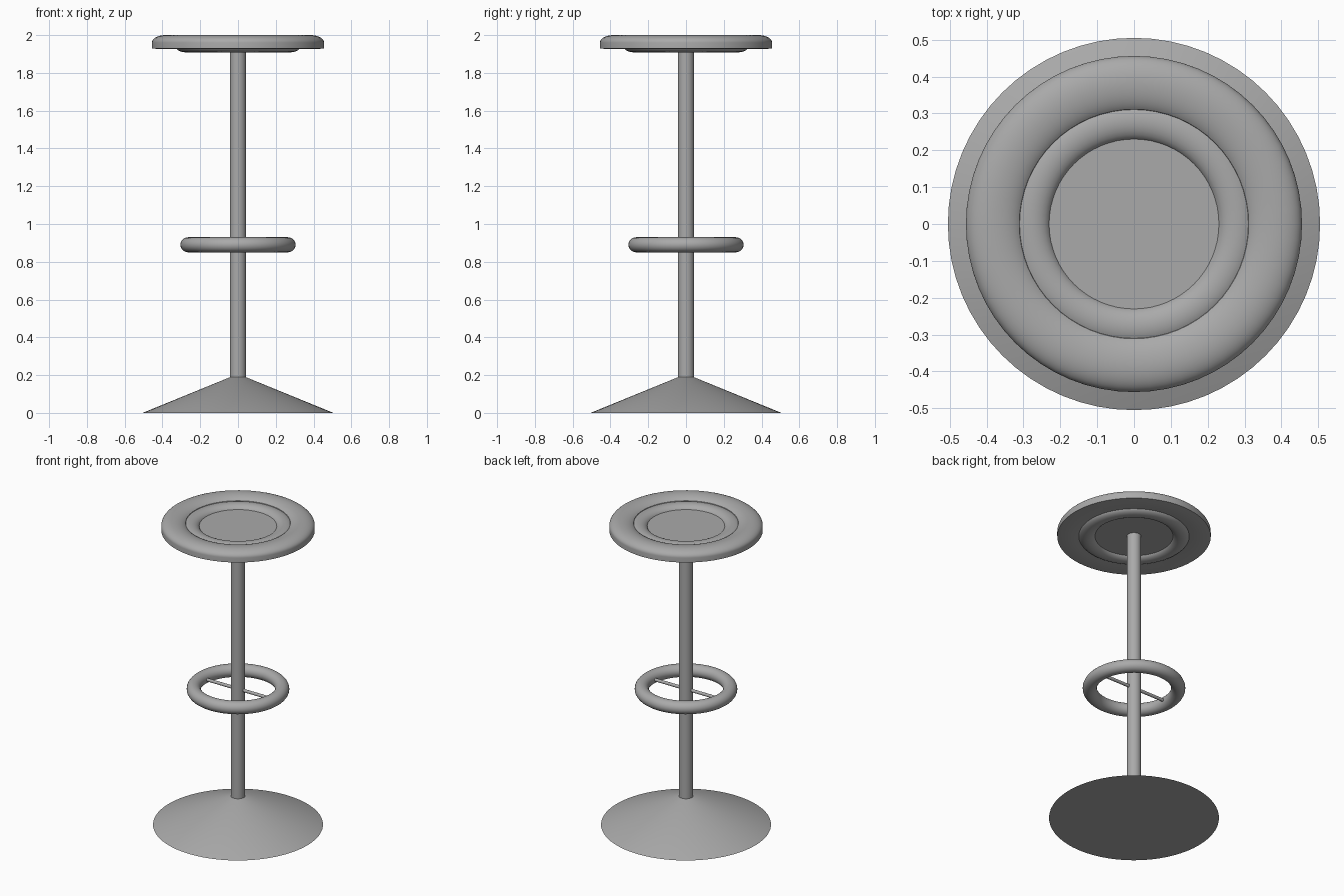
import bpy, bmesh, math

cube = bpy.data.objects.get("Cube")
if cube:
    bpy.data.objects.remove(cube, do_unlink=True)

grey = bpy.data.materials.new("plain_grey")
grey.use_nodes = True
COLOUR = (0.4, 0.4, 0.4, 1)
grey.diffuse_color = COLOUR
grey.node_tree.nodes["Principled BSDF"].inputs["Base Color"].default_value = COLOUR


def arc(cr, cz, ra, za, start, end, steps=10):
    """Points (radius, height) along an elliptical arc, angles in degrees."""
    angles = [math.radians(start + (end - start) * i / steps) for i in range(steps + 1)]
    return [(cr + ra * math.cos(a), cz + za * math.sin(a)) for a in angles]


def lathe(name, profile, closed=False, segments=64):
    """Revolve a (radius, height) profile around the z axis."""
    bm = bmesh.new()
    verts = [bm.verts.new((r, 0, z)) for r, z in profile]
    pairs = list(zip(verts, verts[1:]))
    if closed:
        pairs.append((verts[-1], verts[0]))
    edges = [bm.edges.new(p) for p in pairs]
    bmesh.ops.spin(bm, geom=verts + edges, cent=(0, 0, 0), axis=(0, 0, 1),
                   angle=math.tau, steps=segments, use_merge=True)
    bmesh.ops.remove_doubles(bm, verts=bm.verts, dist=0.00001)
    bmesh.ops.recalc_face_normals(bm, faces=bm.faces)
    mesh = bpy.data.meshes.new(name)
    bm.to_mesh(mesh)
    bm.free()
    obj = bpy.data.objects.new(name, mesh)
    bpy.context.collection.objects.link(obj)
    finish(obj)
    return obj


def finish(obj):
    obj.data.materials.append(grey)
    bpy.ops.object.select_all(action="DESELECT")
    obj.select_set(True)
    bpy.context.view_layer.objects.active = obj
    bpy.ops.object.shade_smooth_by_angle(angle=math.radians(35))


# Base and column
lathe("base", [(0, 0), (0.505, 0), (0.04, 0.19), (0, 0.19)])
lathe("column", [(0, 0.18), (0.043, 0.18), (0.043, 1.94), (0, 1.94)], segments=32)

# Footrest ring with its thin crossbar
lathe("footrest_ring", arc(0.263, 0.89, 0.042, 0.04, 0, 345, 23), closed=True)
bpy.ops.mesh.primitive_cylinder_add(vertices=16, radius=0.01, depth=0.5,
                                    location=(0, 0, 0.89),
                                    rotation=(0, math.pi / 2, 0))
crossbar = bpy.context.object
crossbar.name = "footrest_crossbar"
finish(crossbar)

# Seat: centre panel, raised inner ring, rounded outer rim
lathe("seat_panel", [(0, 1.931), (0.25, 1.931), (0.25, 1.957), (0, 1.957)])
lathe("seat_inner_ring", arc(0.28, 1.945, 0.053, 0.036, 0, 345, 23), closed=True)
rim = arc(0.385, 1.96, 0.071, 0.04, 0, 90) + arc(0.385, 1.955, 0.085, 0.045, 90, 150)[1:]
rim += [(0.3, 1.935), (0.36, 1.926), (0.42, 1.926), (0.456, 1.93)]
lathe("seat_rim", rim, closed=True)
